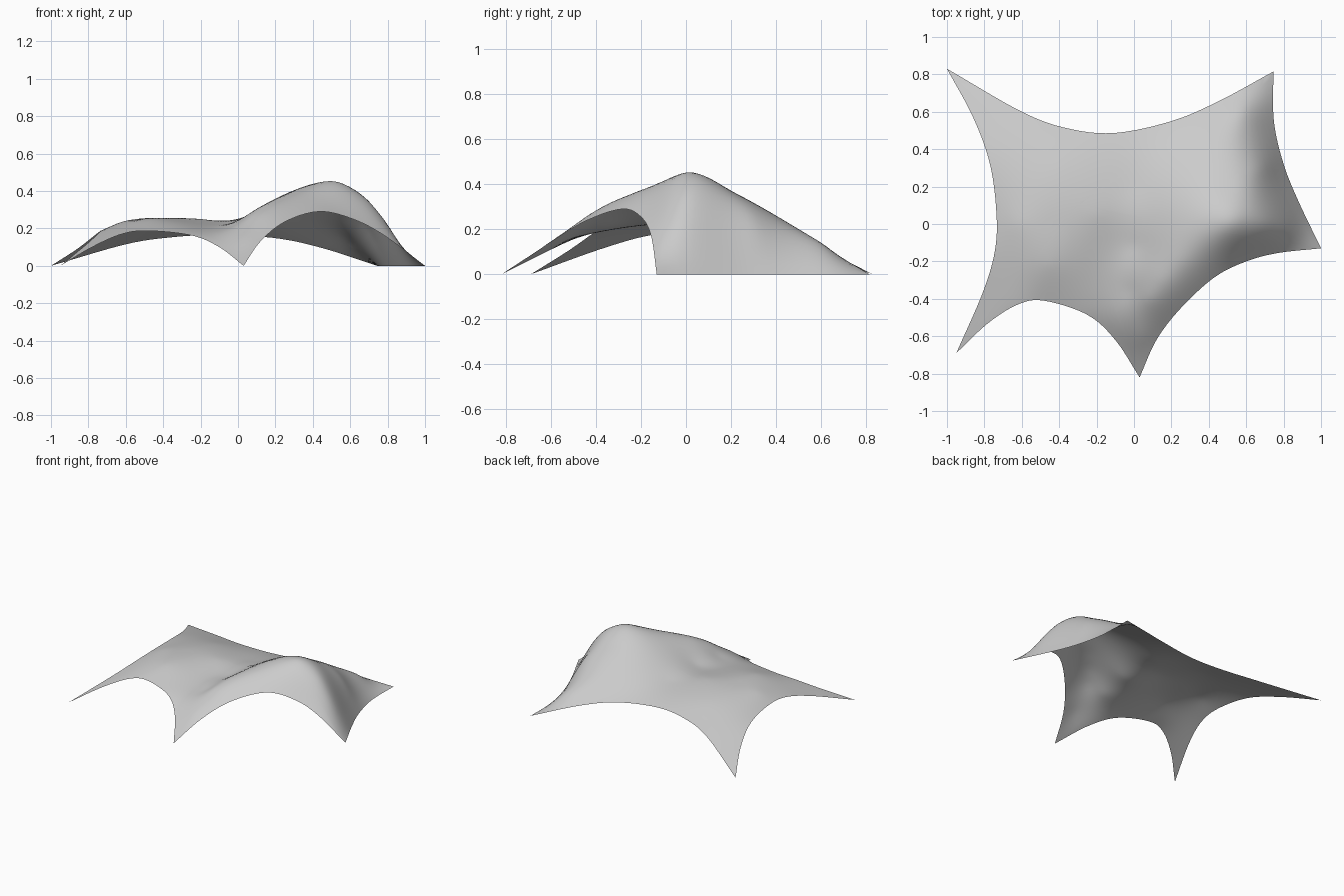
import bpy
import bmesh
from math import log
from mathutils import Vector

cube = bpy.data.objects.get("Cube")
if cube:
    bpy.data.objects.remove(cube, do_unlink=True)

STEPS = 32          # samples along each cable edge
RINGS = 36          # rings between hem and middle
CENTRE = Vector((-0.3, 0.1))

# Anchor points on the ground
back_right = (-1, .83, 0)
back_left = (.745, .815, 0)
side_left = (1, -.13, 0)
front_middle = (.03, -.82, 0)
front_right = (-.95, -.69, 0)

# Scalloped hem between the anchors
back_hem = [back_right, (-.6, .6, .115), (-.35, .51, .153), (-.1, .487, .165),
            (.2, .55, .148), (.45, .655, .095), back_left]
ground_hem = [back_left, (.748, .55, 0), (.8, .32, 0), (.88, .12, 0), side_left]
arch_hem = [side_left, (.77, -.155, .17), (.6, -.2, .255), (.43, -.285, .29),
            (.25, -.45, .235), (.12, -.62, .13), front_middle]
low_hem = [front_middle, (-.1, -.62, .1), (-.25, -.485, .163), (-.48, -.41, .187),
           (-.62, -.43, .17), (-.78, -.53, .1), front_right]
right_hem = [front_right, (-.81, -.37, .115), (-.745, -.15, .175), (-.735, .05, .187),
             (-.77, .32, .16), (-.86, .57, .09), back_right]

# Heights that shape the membrane: peak, ridge, valley and low field
peak = [(.52, 0, .45), (.4, -.1, .415), (.5, .2, .37), (.48, .4, .26), (.58, .6, .135)]
ridge = [(.25, -.2, .37), (.15, -.3, .325), (.08, -.4, .27), (.04, -.6, .145)]
valley = [(-.02, -.36, .217), (0, -.12, .238), (0, .2, .232)]
flank = [(.7, 0, .345), (.8, -.02, .22), (.68, .3, .22)]
field = [(-.45, 0, .255), (-.2, .05, .25), (-.45, -.22, .245), (-.4, .3, .22), (-.62, 0, .235)]


def sample_edge(points):
    """Smooth curve through the points, without its last point."""
    pts = [Vector(p) for p in points]
    pts = [pts[0] * 2 - pts[1]] + pts + [pts[-1] * 2 - pts[-2]]
    spans = len(pts) - 3
    out = []
    for i in range(STEPS):
        k, t = divmod(i * spans / STEPS, 1)
        a, b, c, d = pts[int(k):int(k) + 4]
        out.append(b + (c - a) * (t / 2) + (a * 2 - b * 5 + c * 4 - d) * (t * t / 2)
                   + (b * 3 - a - c * 3 + d) * (t ** 3 / 2))
    return out


def kernel(x, y):
    r = x * x + y * y
    return r * log(r) if r > 1e-9 else 0.0


def solve(rows):
    """Gaussian elimination of an augmented matrix."""
    n = len(rows)
    for i in range(n):
        best = max(range(i, n), key=lambda r: abs(rows[r][i]))
        rows[i], rows[best] = rows[best], rows[i]
        pivot = rows[i][i]
        rows[i] = [v / pivot for v in rows[i]]
        for r in range(n):
            f = rows[r][i]
            if r != i and f:
                rows[r] = [v - f * w for v, w in zip(rows[r], rows[i])]
    return [row[-1] for row in rows]


def fit_sheet(knots):
    """Thin-plate surface through the knots, returned as a height function."""
    rows = [[kernel(p.x - q.x, p.y - q.y) for q in knots] + [1, p.x, p.y, p.z] for p in knots]
    for side in ([1 for p in knots], [p.x for p in knots], [p.y for p in knots]):
        rows.append(side + [0] * 4)
    weights = solve(rows)
    flat, tilt_x, tilt_y = weights[-3:]

    def height(x, y):
        bend = sum(w * kernel(x - p.x, y - p.y) for w, p in zip(weights, knots))
        return max(0, bend + flat + tilt_x * x + tilt_y * y)
    return height


hem = []
for edge in (back_hem, ground_hem, arch_hem, low_hem, right_hem):
    hem += sample_edge(edge)
inner = [Vector(p) for p in peak + ridge + valley + flank + field]
height = fit_sheet(hem[::2] + inner)

# Membrane: rings shrinking from the hem to the middle
bm = bmesh.new()
rings = [[bm.verts.new(p) for p in hem]]
for k in range(1, RINGS):
    s = 1 - k / RINGS
    ring = []
    for p in hem:
        xy = CENTRE.lerp(p.xy, s)
        ring.append(bm.verts.new((xy.x, xy.y, height(*xy))))
    rings.append(ring)
middle = bm.verts.new((*CENTRE, height(*CENTRE)))
count = len(hem)
for i in range(count):
    j = (i + 1) % count
    for outer, inside in zip(rings, rings[1:]):
        bm.faces.new((outer[i], inside[i], inside[j], outer[j]))
    bm.faces.new((rings[-1][i], middle, rings[-1][j]))
bmesh.ops.recalc_face_normals(bm, faces=bm.faces)
bm.normal_update()
if sum(f.normal.z for f in bm.faces) < 0:
    bmesh.ops.reverse_faces(bm, faces=bm.faces)

mesh = bpy.data.meshes.new("canopy_membrane")
bm.to_mesh(mesh)
bm.free()
canopy = bpy.data.objects.new("canopy_membrane", mesh)
bpy.context.collection.objects.link(canopy)

# Plain grey fabric
fabric = bpy.data.materials.new("grey_fabric")
fabric.use_nodes = True
colour = (.6, .6, .6, 1)
fabric.diffuse_color = colour
fabric.node_tree.nodes["Principled BSDF"].inputs["Base Color"].default_value = colour
mesh.materials.append(fabric)

mesh.shade_smooth()
